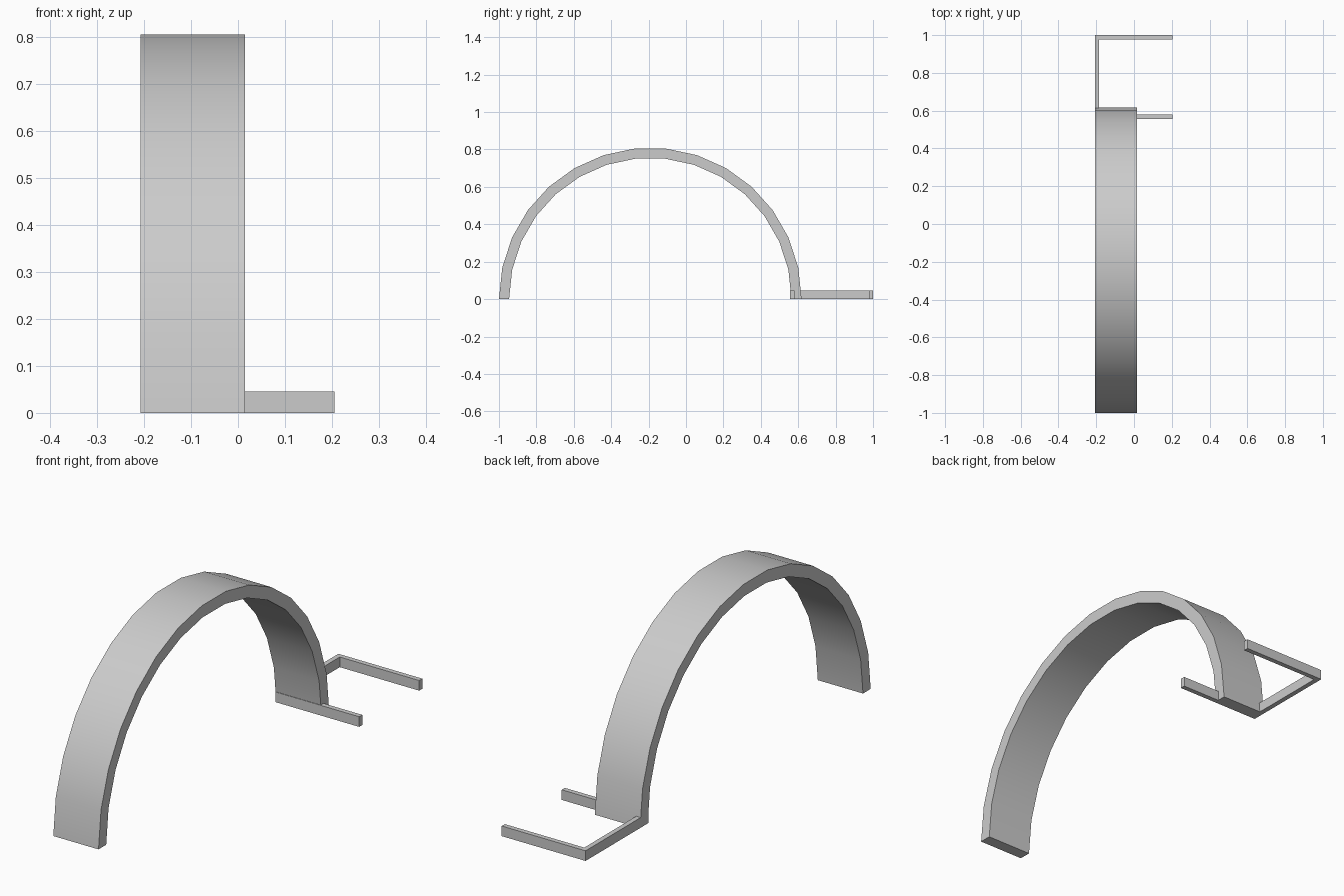
import bpy, bmesh
from math import cos, sin, pi, radians
from mathutils import Vector

if "Cube" in bpy.data.objects:
    bpy.data.objects.remove(bpy.data.objects["Cube"], do_unlink=True)

grey = bpy.data.materials.new("plain grey")
grey.use_nodes = True
colour = (0.6, 0.6, 0.6, 1)
grey.diffuse_color = colour
grey.node_tree.nodes["Principled BSDF"].inputs["Base Color"].default_value = colour

LEFT_EDGE, ARCH_EDGE, FRAME_EDGE = -0.207, 0.015, 0.205


def prism(name, profile, offset):
    """Extrude a closed profile into a solid, facing outwards."""
    bm = bmesh.new()
    face = bm.faces.new([bm.verts.new(p) for p in profile])
    new = bmesh.ops.extrude_face_region(bm, geom=[face])["geom"]
    bmesh.ops.translate(bm, vec=Vector(offset),
                        verts=[g for g in new if isinstance(g, bmesh.types.BMVert)])
    bmesh.ops.recalc_face_normals(bm, faces=bm.faces)
    mesh = bpy.data.meshes.new(name)
    bm.to_mesh(mesh)
    bm.free()
    mesh.materials.append(grey)
    obj = bpy.data.objects.new(name, mesh)
    bpy.context.collection.objects.link(obj)
    return obj


# Half-round arch band, smooth along its curve
SEGMENTS, CENTRE_Y, OUTER, INNER = 15, -0.191, 0.809, 0.755
angles = [pi * i / SEGMENTS for i in range(SEGMENTS + 1)]


def arc(radius):
    return [(LEFT_EDGE, CENTRE_Y + radius * cos(a), radius * sin(a)) for a in angles]


arch = prism("arch_band", arc(OUTER) + arc(INNER)[::-1], (ARCH_EDGE - LEFT_EDGE, 0, 0))
bpy.ops.object.select_all(action="DESELECT")
arch.select_set(True)
bpy.context.view_layer.objects.active = arch
bpy.ops.object.shade_smooth_by_angle(angle=radians(30))

# Three-sided ground frame, open towards +x
BAR, FRONT, BACK, HEIGHT = 0.022, 0.557, 1.0, 0.045
outline = [(LEFT_EDGE, FRONT), (FRAME_EDGE, FRONT), (FRAME_EDGE, FRONT + BAR),
           (LEFT_EDGE + BAR, FRONT + BAR), (LEFT_EDGE + BAR, BACK - BAR),
           (FRAME_EDGE, BACK - BAR), (FRAME_EDGE, BACK), (LEFT_EDGE, BACK)]
prism("ground_frame", [(x, y, 0) for x, y in outline], (0, 0, HEIGHT))
